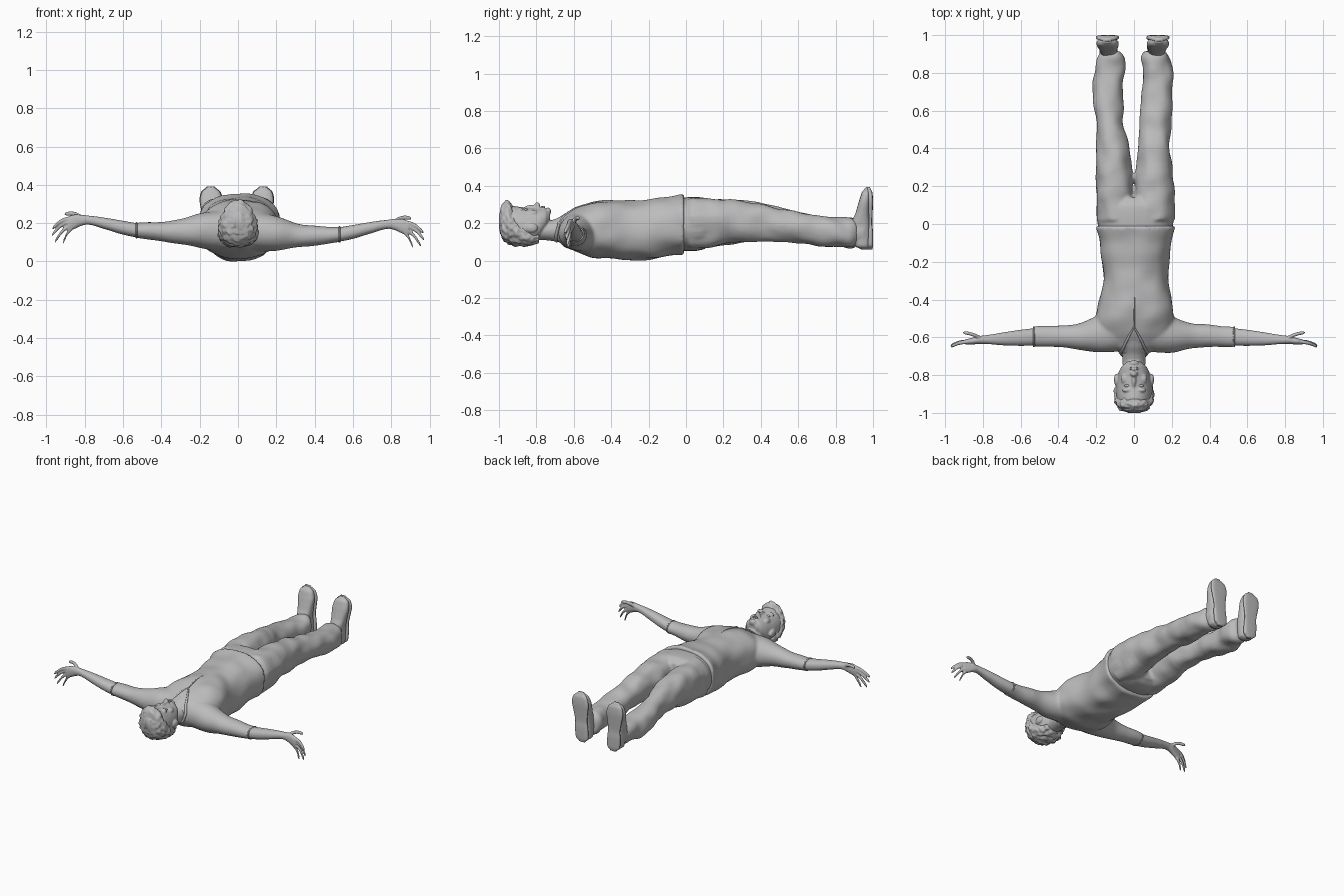
import bpy, bmesh, math
from mathutils import Vector, noise

cube = bpy.data.objects.get("Cube")
if cube:
    bpy.data.objects.remove(cube)

grey = bpy.data.materials.new("plain grey")
grey.use_nodes = True
grey.diffuse_color = (0.5, 0.5, 0.5, 1)
grey.node_tree.nodes["Principled BSDF"].inputs["Base Color"].default_value = (0.5, 0.5, 0.5, 1)


def finish(name, bm):
    bmesh.ops.recalc_face_normals(bm, faces=bm.faces)
    mesh = bpy.data.meshes.new(name)
    bm.to_mesh(mesh)
    bm.free()
    mesh.materials.append(grey)
    mesh.shade_smooth()
    ob = bpy.data.objects.new(name, mesh)
    bpy.context.collection.objects.link(ob)
    return ob


def resample(rows, steps):
    """Smooth curve through the stations."""
    out = []
    for i in range(len(rows) - 1):
        p = [rows[max(0, min(len(rows) - 1, i + k))] for k in (-1, 0, 1, 2)]
        for s in range(steps):
            t = s / steps
            out.append([b + t * (c - a + t * (2 * a - 5 * b + 4 * c - d + t * (3 * (b - c) + d - a))) / 2
                        for a, b, c, d in zip(*p)])
            out[-1][0] = p[1][0] + t * (p[2][0] - p[1][0])
    return out + [list(rows[-1])]


def loft(name, axis, rows, sides=28, steps=6, power=1.0, egg=0.0, folds=0.0, grain=9.0):
    """Skin stations (position, low u, high u, low v, high v) along an axis."""
    bm, rings = bmesh.new(), []
    for pos, u0, u1, v0, v1 in resample(rows, steps):
        ring = []
        for k in range(sides):
            a = math.tau * k / sides
            c, s = math.cos(a), math.sin(a)
            c = math.copysign(abs(c) ** power, c) * (1 - egg * s)
            s = math.copysign(abs(s) ** power, s)
            u = (u0 + u1) / 2 + c * (u1 - u0) / 2
            v = (v0 + v1) / 2 + s * (v1 - v0) / 2
            co = Vector({"x": (pos, u, v), "y": (u, pos, v), "z": (u, v, pos)}[axis])
            f = folds * noise.noise(co * grain)
            out = Vector({"x": (0, c, s), "y": (c, 0, s), "z": (c, s, 0)}[axis])
            ring.append(bm.verts.new(co + out * f))
        rings.append(ring)
    for a, b in zip(rings, rings[1:]):
        for k in range(sides):
            bm.faces.new((a[k], a[k - 1], b[k - 1], b[k]))
    bm.faces.new(rings[0])
    bm.faces.new(rings[-1])
    return finish(name, bm)


def blob(name, loc, size):
    bm = bmesh.new()
    bmesh.ops.create_uvsphere(bm, u_segments=20, v_segments=12, radius=1)
    for v in bm.verts:
        v.co = Vector(loc) + v.co * Vector(size)
    return finish(name, bm)


def tube(name, points, radii):
    curve = bpy.data.curves.new(name, "CURVE")
    curve.dimensions, curve.bevel_depth, curve.bevel_resolution = "3D", 1, 3
    curve.use_fill_caps = True
    line = curve.splines.new("POLY")
    line.points.add(len(points) - 1)
    for p, co, r in zip(line.points, points, radii):
        p.co, p.radius = (*co, 1), r
    line.use_smooth = True
    curve.materials.append(grey)
    ob = bpy.data.objects.new(name, curve)
    bpy.context.collection.objects.link(ob)
    return ob


def blend(name, parts, voxel, smooth):
    """Fuse overlapping parts into one soft skin."""
    bpy.ops.object.select_all(action="DESELECT")
    for p in parts:
        p.select_set(True)
    bpy.context.view_layer.objects.active = parts[0]
    bpy.ops.object.join()
    ob = parts[0]
    ob.name = name
    rm = ob.modifiers.new("fuse", "REMESH")
    rm.mode, rm.voxel_size, rm.use_smooth_shade = "VOXEL", voxel, True
    sm = ob.modifiers.new("soften", "SMOOTH")
    sm.factor, sm.iterations = 0.5, smooth
    return ob


def on_top(ob, x, y):
    """Point on the upper surface of an object."""
    bpy.context.view_layer.update()
    hit, co, _, _ = ob.evaluated_get(bpy.context.evaluated_depsgraph_get()).ray_cast((x, y, 2), (0, 0, -1))
    return co if hit else Vector((x, y, 0.25))


# Shirt: torso and both sleeves
shirt = [loft("torso", "y", [
    (-.69, -.07, .07, .11, .22), (-.65, -.13, .13, .075, .25), (-.58, -.19, .19, .04, .285),
    (-.5, -.205, .215, .022, .312), (-.4, -.185, .2, .008, .325), (-.3, -.165, .18, .004, .322),
    (-.2, -.17, .185, .005, .322), (-.1, -.182, .2, .02, .338), (-.01, -.203, .223, .03, .358)],
    power=.85, folds=.012, sides=48)]
arm = [(.06, -.68, -.42, .05, .27), (.2, -.68, -.485, .055, .235), (.3, -.662, -.525, .07, .2),
       (.4, -.652, -.535, .083, .186), (.535, -.65, -.543, .1, .181)]
forearm = [(.5, -.643, -.55, .1, .175), (.6, -.645, -.56, .118, .19), (.7, -.642, -.575, .148, .207),
           (.78, -.635, -.588, .17, .217), (.82, -.635, -.593, .163, .222), (.86, -.638, -.603, .145, .222),
           (.89, -.638, -.61, .137, .212)]
# Finger root and tip as (x, z), thumb first
fingers = [(.81, .205, .905, .225), (.88, .2, .97, .15), (.885, .185, .972, .115),
           (.88, .165, .957, .08), (.87, .15, .915, .072)]


def place(side, x, z):
    return side * x, z + (.022 * min(1, x / .3) if side < 0 else 0)


for side, label in ((1, "left"), (-1, "right")):
    def shifted(rows):
        return [(side * x, y0, y1, place(side, x, z0)[1], place(side, x, z1)[1]) for x, y0, y1, z0, z1 in rows]
    shirt.append(loft("sleeve", "x", shifted(arm), folds=.006))
    hand = [loft("forearm", "x", shifted(forearm), power=.9)]
    for n, (x0, z0, x1, z1) in enumerate(fingers):
        y0, y1 = (-.605, -.575) if n == 0 else (-.624, -.655 + .006 * n)
        rows = []
        for t in (-.15, 0, .3, .6, .9, 1):
            bend = .012 * math.sin(math.pi * max(t, 0))
            x, z = place(side, x0 + t * (x1 - x0), z0 + t * (z1 - z0) + bend)
            y, r = y0 + t * (y1 - y0) + bend / 2, (.0115 - .003 * t) * (1 if t < 1 else .5)
            rows.append((x, y - r, y + r, z - r * 1.15, z + r * 1.15))
        hand.append(loft("finger", "x", rows, sides=14, steps=3))
    blend(label + "_forearm_and_hand", hand, .0045, 3)
shirt = blend("shirt", shirt, .009, 5)

# Trousers: seat and two legs
legs = [loft("seat", "y", [(-.06, -.185, .2, .055, .335), (.04, -.197, .212, .05, .34),
                           (.1, -.197, .21, .062, .335), (.14, -.18, .19, .09, .31)], power=.85)]
leg_right = [(.02, -.195, 0, .06, .335), (.2, -.202, -.008, .085, .328), (.4, -.197, -.025, .107, .305),
             (.55, -.2, -.058, .1, .268), (.7, -.222, -.055, .078, .243), (.83, -.207, -.053, .073, .228),
             (.885, -.19, -.053, .068, .232), (.915, -.175, -.07, .08, .222)]
leg_left = [(.02, 0, .21, .06, .335), (.2, .005, .21, .085, .328), (.4, .02, .192, .107, .305),
            (.55, .032, .195, .1, .268), (.7, .04, .206, .078, .243), (.83, .038, .2, .073, .228),
            (.885, .035, .185, .068, .232), (.915, .055, .165, .08, .222)]
for rows in (leg_right, leg_left):
    legs.append(loft("leg", "y", rows, power=.88, folds=.014, grain=11))
blend("trousers", legs, .009, 4)

# Shoes: sole plate, upper and ankle
for cx, lean, label in ((.12, .012, "left"), (-.135, -.008, "right")):
    def foot(rows):
        return [(z, cx + lean * (z - .2) * 5 - w, cx + lean * (z - .2) * 5 + w, y0, y1) for z, w, y0, y1 in rows]
    upper = loft("upper", "z", foot([
        (.06, .02, .935, .975), (.075, .042, .905, .985), (.12, .046, .895, .985), (.2, .047, .885, .985),
        (.25, .052, .905, .982), (.32, .059, .925, .985), (.365, .047, .94, .985), (.39, .018, .958, .98)]), power=.8)
    ankle = loft("ankle", "y", [(.86, cx - .045, cx + .045, .09, .205), (.9, cx - .047, cx + .047, .085, .215),
                                (.95, cx - .047, cx + .047, .08, .23)])
    blend(label + "_shoe", [upper, ankle], .006, 3)
    loft(label + "_sole", "z", foot([
        (.058, .022, .972, .996), (.08, .045, .972, 1), (.15, .048, .974, 1), (.2, .045, .978, .996),
        (.26, .053, .976, .998), (.32, .061, .974, 1), (.365, .05, .972, .996), (.392, .02, .966, .984)]), power=.6)

# Head with neck and facial forms
head = [loft("skull", "y", [
    (-.99, -.03, .03, .16, .25), (-.97, -.07, .07, .115, .28), (-.93, -.09, .09, .09, .292),
    (-.87, -.094, .094, .085, .284), (-.82, -.088, .088, .095, .282), (-.78, -.079, .079, .125, .28),
    (-.75, -.062, .062, .165, .278), (-.728, -.035, .035, .205, .265)], egg=.14, power=.92),
    loft("neck", "y", [(-.82, -.06, .06, .11, .22), (-.74, -.06, .06, .108, .212), (-.69, -.064, .064, .1, .226),
                       (-.65, -.085, .085, .09, .25), (-.6, -.1, .1, .08, .27)]),
    blob("nose_bridge", (0, -.825, .282), (.012, .04, .016)),
    blob("nose_tip", (0, -.795, .292), (.017, .015, .021)),
    blob("chin", (0, -.737, .262), (.026, .016, .022)),
    blob("lips", (0, -.764, .277), (.026, .011, .013))]
for side in (1, -1):
    head += [blob("ear", (side * .094, -.825, .175), (.012, .032, .025)),
             blob("brow", (side * .037, -.88, .274), (.027, .01, .014)),
             blob("cheek", (side * .045, -.82, .252), (.025, .03, .02)),
             blob("nostril", (side * .013, -.791, .28), (.009, .01, .014))]
head = blend("head", head, .005, 3)
for side, label in ((1, "left"), (-1, "right")):
    eye = on_top(head, side * .036, -.856)
    blob(label + "_eye", eye - Vector((0, 0, .003)), (.016, .008, .008))
for label, y in (("upper_lip", -.769), ("lower_lip", -.759)):
    blob(label, on_top(head, 0, y), (.021, .005, .004))

# Swept short hair
loft("hair", "y", [
    (-1, -.03, .03, .17, .25), (-.985, -.07, .07, .12, .295), (-.955, -.092, .092, .09, .322),
    (-.925, -.099, .099, .08, .288), (-.89, -.1, .1, .075, .235), (-.83, -.092, .092, .082, .18),
    (-.785, -.068, .068, .1, .15)], egg=.14, folds=.014, grain=45, sides=64, steps=8)

# Open collar and placket lying on the chest
for side, label in ((1, "left"), (-1, "right")):
    edge = [on_top(shirt, side * x, y) for x, y in ((0, -.545), (.025, -.59), (.045, -.63), (.058, -.66))]
    edge += [Vector((side * .072, -.68, .185)), Vector((side * .06, -.695, .13)), Vector((0, -.69, .105))]
    tube(label + "_collar", edge, [.004, .006, .007, .008, .009, .009, .009])
slit = [on_top(shirt, .015 * (.55 + y), y) for y in (-.545, -.5, -.45, -.39)]
tube("placket", slit, [.004, .004, .003, .002])

# Sleeve cuffs and shirt hem
for side, label in ((1, "left"), (-1, "right")):
    ring = [(side * .53, -.597 + .05 * math.cos(a), place(side, .53, .141)[1] + .038 * math.sin(a))
            for a in (math.tau * k / 24 for k in range(25))]
    tube(label + "_cuff", ring, [.005] * len(ring))
